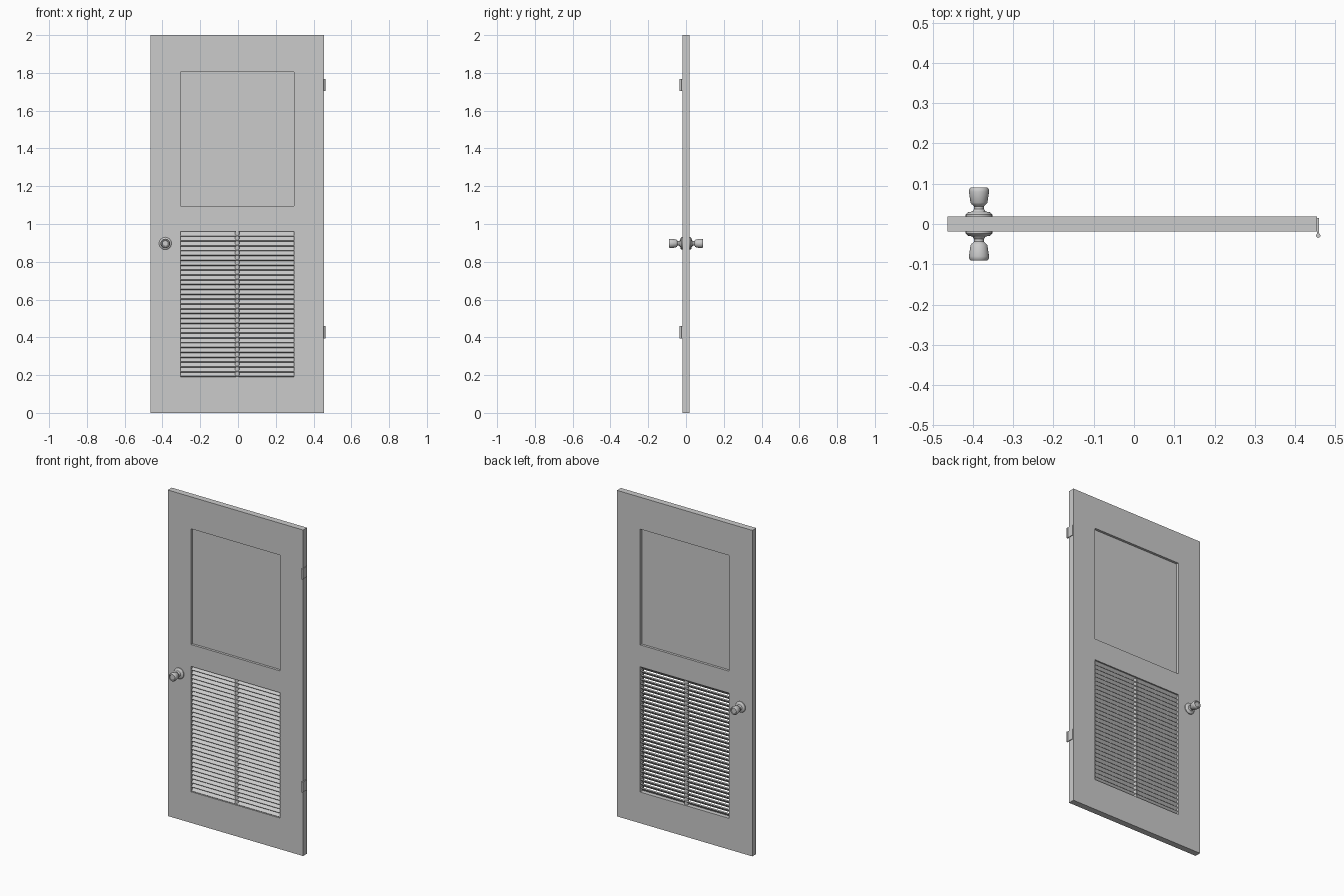
import bpy, bmesh, math
from mathutils import Matrix

if "Cube" in bpy.data.objects:
    bpy.data.objects.remove(bpy.data.objects["Cube"])

CX = -0.004          # centre line of the door leaf
HALF_W = 0.459       # half width of the leaf
OPEN = 0.3015        # half width of the openings
THICK = 0.038


def finish(name, bm, smooth=False):
    bmesh.ops.recalc_face_normals(bm, faces=bm.faces)
    mesh = bpy.data.meshes.new(name)
    bm.to_mesh(mesh)
    bm.free()
    ob = bpy.data.objects.new(name, mesh)
    bpy.context.collection.objects.link(ob)
    if smooth:
        bpy.ops.object.select_all(action='DESELECT')
        ob.select_set(True)
        bpy.context.view_layer.objects.active = ob
        bpy.ops.object.shade_smooth_by_angle(angle=math.radians(35))
    return ob


def box(name, center, size, tilt=0.0):
    bm = bmesh.new()
    bmesh.ops.create_cube(bm, size=1)
    bm.transform(Matrix.Translation(center) @ Matrix.Rotation(tilt, 4, 'X')
                 @ Matrix.Diagonal((*size, 1)))
    return finish(name, bm)


def cylinder(name, center, radius, depth, segments):
    bm = bmesh.new()
    bmesh.ops.create_cone(bm, cap_ends=True, segments=segments, radius1=radius,
                          radius2=radius, depth=depth,
                          matrix=Matrix.Translation(center))
    return finish(name, bm, smooth=True)


def lathe(name, profile, matrix, segments=24):
    # profile is (radius, height), spun about local z
    bm = bmesh.new()
    verts = [bm.verts.new((r, 0, h)) for r, h in profile]
    edges = [bm.edges.new(pair) for pair in zip(verts, verts[1:])]
    bmesh.ops.spin(bm, geom=verts + edges, cent=(0, 0, 0), axis=(0, 0, 1),
                   angle=math.tau, steps=segments, use_duplicate=False)
    bmesh.ops.remove_doubles(bm, verts=bm.verts, dist=1e-5)
    bm.transform(matrix)
    return finish(name, bm, smooth=True)


# Door frame: flat grid with two openings, given thickness
xs = [CX - HALF_W, CX - OPEN, CX + OPEN, CX + HALF_W]
zs = [0, 0.191, 0.960, 1.094, 1.804, 2.0]
bm = bmesh.new()
grid = [[bm.verts.new((x, 0, z)) for z in zs] for x in xs]
for i in range(3):
    for j in range(5):
        if i == 1 and j in (1, 3):
            continue
        bm.faces.new((grid[i][j], grid[i + 1][j], grid[i + 1][j + 1], grid[i][j + 1]))
frame = finish("door_frame", bm)
solid = frame.modifiers.new("Thickness", 'SOLIDIFY')
solid.thickness = THICK
solid.offset = 0

# Upper window pane, set back on both sides
box("window_pane", (CX, 0, (zs[3] + zs[4]) / 2),
    (2 * OPEN, 0.008, zs[4] - zs[3]))

# Louvre slats, front edges tilted down
COUNT = 30
pitch = (zs[2] - zs[1]) / COUNT
slats = box("louvre_slats", (CX, 0, zs[1] + pitch / 2),
            (2 * OPEN, 0.034, 0.007), tilt=math.radians(45))
arr = slats.modifiers.new("Repeat", 'ARRAY')
arr.count = COUNT
arr.use_relative_offset = False
arr.use_constant_offset = True
arr.constant_offset_displace = (0, 0, pitch)

# Central rod through the slats
cylinder("louvre_mullion", (CX, 0, (zs[1] + zs[2]) / 2), 0.013, zs[2] - zs[1], 12)

# Knob with rosette on each face
profile = [(0, 0.015), (0.033, 0.015), (0.033, 0.024), (0.028, 0.029),
           (0.017, 0.031), (0.012, 0.037), (0.012, 0.044), (0.018, 0.049),
           (0.021, 0.053), (0.025, 0.080), (0.024, 0.087), (0.021, 0.0905),
           (0.017, 0.0905), (0.015, 0.088), (0, 0.088)]
for side, angle in (("front", 90), ("back", -90)):
    lathe("knob_" + side, profile,
          Matrix.Translation((-0.385, 0, 0.897))
          @ Matrix.Rotation(math.radians(angle), 4, 'X'))

# Hinges: leaf on the door edge and a barrel at the front
for label, z in (("upper", 1.735), ("lower", 0.427)):
    box("hinge_leaf_" + label, (0.457, -0.006, z), (0.005, 0.042, 0.064))
    cylinder("hinge_barrel_" + label, (0.4575, -0.029, z), 0.0055, 0.064, 12)
